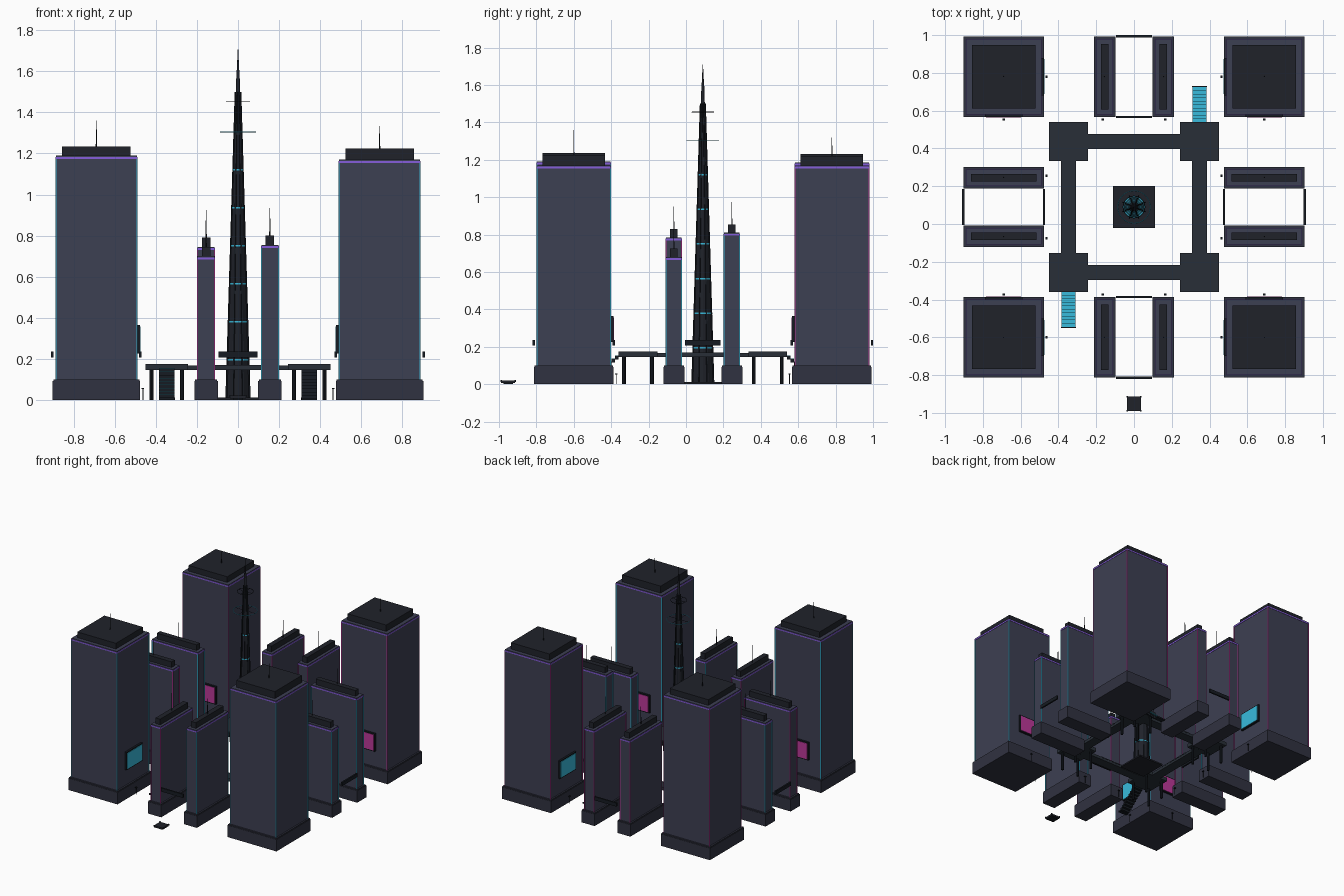
import bpy, bmesh, math

if "Cube" in bpy.data.objects:
    bpy.data.objects.remove(bpy.data.objects["Cube"])

CY = 0.09  # centre of the city block layout in y

def mat(name, r, g, b):
    m = bpy.data.materials.new(name)
    m.diffuse_color = (r, g, b, 1)
    m.use_nodes = True
    m.node_tree.nodes["Principled BSDF"].inputs["Base Color"].default_value = m.diffuse_color
    return m

WALL = mat("wall", .046, .050, .085)
PODIUM = mat("podium", .030, .032, .052)
ROOF = mat("roof", .014, .016, .023)
DECK = mat("deck", .021, .028, .038)
DARK = mat("dark_metal", .008, .011, .016)
CYAN = mat("cyan_glow", .04, .50, .72)
MAGENTA = mat("magenta_glow", .50, .04, .32)
PURPLE = mat("purple_glow", .24, .11, .72)

def finish(name, bm, m):
    me = bpy.data.meshes.new(name)
    bm.to_mesh(me)
    bm.free()
    ob = bpy.data.objects.new(name, me)
    bpy.context.collection.objects.link(ob)
    me.materials.append(m)
    return ob

def boxes(name, spans, m):
    """One object from boxes given as (x0, x1, y0, y1, z0, z1)."""
    bm = bmesh.new()
    for x0, x1, y0, y1, z0, z1 in spans:
        vs = bmesh.ops.create_cube(bm, size=1)["verts"]
        for v in vs:
            v.co = ((x0 + x1) / 2 + v.co.x * (x1 - x0), (y0 + y1) / 2 + v.co.y * (y1 - y0),
                    (z0 + z1) / 2 + v.co.z * (z1 - z0))
    return finish(name, bm, m)

def cbox(x, y, w, d, z0, z1):
    return (x - w / 2, x + w / 2, y - d / 2, y + d / 2, z0, z1)

def lathe(name, profile, m, x=0, y=CY, sides=12):
    """Flat-sided turned shape from (radius, z) points, capped at both ends."""
    bm = bmesh.new()
    rings = [[bm.verts.new((x + r * math.cos(2 * math.pi * i / sides),
                            y + r * math.sin(2 * math.pi * i / sides), z))
              for i in range(sides)] for r, z in profile]
    for a, b in zip(rings, rings[1:]):
        for i in range(sides):
            j = (i + 1) % sides
            bm.faces.new((a[i], a[j], b[j], b[i]))
    bm.faces.new(rings[0][::-1])
    bm.faces.new(rings[-1])
    return finish(name, bm, m)

def building(name, x, y, w, d, cap_w, cap_d, top, cap_top, tip, glow):
    """Podium, shaft, glowing trim, roof block and antenna."""
    boxes(name + "_podium", [cbox(x, y, w, d, 0, .093), cbox(x, y, w - .006, d - .006, .093, .1)], PODIUM)
    bw, bd = w - .03, d - .03
    boxes(name + "_shaft", [cbox(x, y, bw, bd, .1, top)], WALL)
    boxes(name + "_crown_band", [cbox(x, y, bw + .005, bd + .005, top - .016, top - .006)], PURPLE)
    boxes(name + "_edge_strips", [cbox(x + sx * bw / 2, y + sy * bd / 2, .005, .005, .1, top - .016)
                                  for sx in (-1, 1) for sy in (-1, 1)], glow)
    boxes(name + "_roof", [cbox(x, y, cap_w, cap_d, top, cap_top)], ROOF)
    lathe(name + "_antenna", [(.003, cap_top), (.0015, tip)], DARK, x, y, 6)

# Four corner towers
T = .69
for name, sx, sy, top, cap, tip, glow in [
        ("front_left_tower", -1, -1, 1.19, 1.235, 1.36, CYAN),
        ("front_right_tower", 1, -1, 1.17, 1.225, 1.335, CYAN),
        ("back_left_tower", -1, 1, 1.185, 1.23, 1.32, MAGENTA),
        ("back_right_tower", 1, 1, 1.17, 1.22, 1.32, MAGENTA)]:
    x, y = sx * T, CY + sy * T
    building(name, x, y, .425, .425, .335, .335, top, cap, tip, glow)
    # Billboards on the two faces towards the plaza
    fx, fy = x - sx * .205, y - sy * .205
    boxes(name + "_side_billboard_frame", [cbox(fx, y, .016, .20, .225, .365)], DARK)
    boxes(name + "_side_billboard", [cbox(fx - sx * .009, y, .004, .186, .233, .357)], CYAN)
    boxes(name + "_plaza_billboard_frame", [cbox(x, fy, .20, .016, .225, .365)], DARK)
    boxes(name + "_plaza_billboard", [cbox(x, fy - sy * .009, .186, .004, .233, .357)], MAGENTA)

# Paired slab blocks on each side
for name, sx, sy, top, glow in [
        ("south_left", -1, -1, .70, MAGENTA), ("south_right", 1, -1, .755, CYAN),
        ("north_left", -1, 1, .745, MAGENTA), ("north_right", 1, 1, .74, MAGENTA)]:
    building(name + "_slab", sx * .155, CY + sy * T, .113, .425, .04, .345, top, top + .045, top + .18, glow)
for name, sx, sy, top, glow in [
        ("east_front", 1, -1, .68, CYAN), ("east_back", 1, 1, .81, CYAN),
        ("west_front", -1, -1, .785, MAGENTA), ("west_back", -1, 1, .80, CYAN)]:
    building(name + "_slab", sx * T, CY + sy * .155, .425, .113, .345, .04, top, top + .045, top + .165, glow)

# Thin link beams joining each slab pair
links = []
for s in (-1, 1):
    for o in (.476, .904):
        links.append(cbox(0, CY + s * o, .19, .012, .207, .235))
        links.append(cbox(s * o, CY, .012, .19, .207, .235))
boxes("slab_link_beams", links, DARK)

# Raised square walkway with corner platforms and columns
P = .347
boxes("walkway_decks",
      [cbox(0, CY + s * P, .5, .078, .145, .168) for s in (-1, 1)] +
      [cbox(s * P, CY, .078, .5, .145, .168) for s in (-1, 1)], DECK)
corners = [(sx * P, CY + sy * P) for sx in (-1, 1) for sy in (-1, 1)]
boxes("walkway_corner_platforms", [cbox(x, y, .207, .207, .145, .175) for x, y in corners], DECK)
n = 0
for x, y in corners:
    for dx in (-.075, .075):
        for dy in (-.075, .075):
            n += 1
            lathe("walkway_column_%d" % n, [(.01, 0), (.01, .147)], DARK, x + dx, y + dy, 8)
boxes("walkway_edge_lights",
      [cbox(0, CY + s * (P + t * .039), .285, .003, .163, .170) for s in (-1, 1) for t in (-1, 1)] +
      [cbox(s * (P + t * .039), CY, .003, .285, .163, .170) for s in (-1, 1) for t in (-1, 1)], DECK)

# Two stairs with glowing treads
STEPS = 10
for name, s in (("front_stair", -1), ("back_stair", 1)):
    risers, treads = [], []
    run = .185 / STEPS
    for i in range(STEPS):
        yc = CY + s * (P + .1035 + run * (i + .5))
        z = .16 * (1 - (i + .5) / STEPS)
        risers.append(cbox(s * P, yc, .076, run, max(0, z - .02), z))
        treads.append(cbox(s * P, yc, .074, run, z, z + .002))
    boxes(name + "_steps", risers, DARK)
    boxes(name + "_treads", treads, CYAN)
    boxes(name + "_foot", [cbox(s * P, CY + s * (P + .2905), .078, .006, 0, .012)], DARK)

# Central spire: base, stepped tapering shaft, ribs, bands and rings
boxes("spire_base", [cbox(0, CY, .222, .222, 0, .012)], ROOF)

def radius(z):
    return .058 * (1 - z / 1.71) ** .9 + .0015

levels = [.012, .195, .38, .565, .75, .935, 1.12, 1.305, 1.455, 1.60]
profile = []
for a, b in zip(levels, levels[1:]):
    profile += [(radius(a), a), (radius(b) + .001, b)]
lathe("spire_shaft", profile + [(radius(1.60), 1.60), (.001, 1.71)], ROOF)
for i, z in enumerate(levels[1:7]):
    r = radius(z) + .003
    lathe("spire_band_%d" % (i + 1), [(r, z - .004), (r, z + .004)], CYAN)

bm = bmesh.new()
for i in range(8):
    a = math.pi * i / 4 + math.pi / 8
    c, s = math.cos(a), math.sin(a)
    quads = []
    for z in (.012, 1.5):
        r = radius(z)
        quads.append([bm.verts.new((c * p - s * q, CY + s * p + c * q, z))
                      for p, q in ((r - .006, -.003), (r + .006, -.003), (r + .006, .003), (r - .006, .003))])
    lo, hi = quads
    for k in range(4):
        bm.faces.new((lo[k], lo[(k + 1) % 4], hi[(k + 1) % 4], hi[k]))
    bm.faces.new(lo[::-1])
    bm.faces.new(hi)
finish("spire_ribs", bm, DARK)

for name, r, z, m in (("spire_lower_ring", .086, 1.305, CYAN), ("spire_upper_ring", .058, 1.455, DARK)):
    bpy.ops.mesh.primitive_torus_add(major_radius=r, minor_radius=.002, major_segments=32,
                                     minor_segments=6, location=(0, CY, z))
    ob = bpy.context.object
    ob.name = name
    ob.data.materials.append(m)
    boxes(name + "_spokes", [cbox(0, CY, 2 * r, .002, z - .001, z + .001),
                             cbox(0, CY, .002, 2 * r, z - .001, z + .001)], DARK)

# Street lamps along the inner kerbs
k = 0
for s in (-1, 1):
    for o in (-T, -.165, .165, T):
        for x, y in ((s * .463, CY + o), (o, CY + s * .463)):
            k += 1
            lathe("street_lamp_%d" % k, [(.002, 0), (.002, .052)], DARK, x, y, 6)
            boxes("street_lamp_head_%d" % k, [cbox(x, y, .012, .012, .052, .058)], DARK)

# Small landing pad in front
boxes("landing_pad", [cbox(0, -.951, .076, .076, .006, .02)], ROOF)
boxes("landing_pad_foot", [cbox(0, -.951, .05, .05, 0, .006)], DARK)
boxes("landing_pad_lights", [cbox(sx * .037, -.951 + sy * .037, .008, .008, .012, .023)
                             for sx in (-1, 1) for sy in (-1, 1)], DARK)
